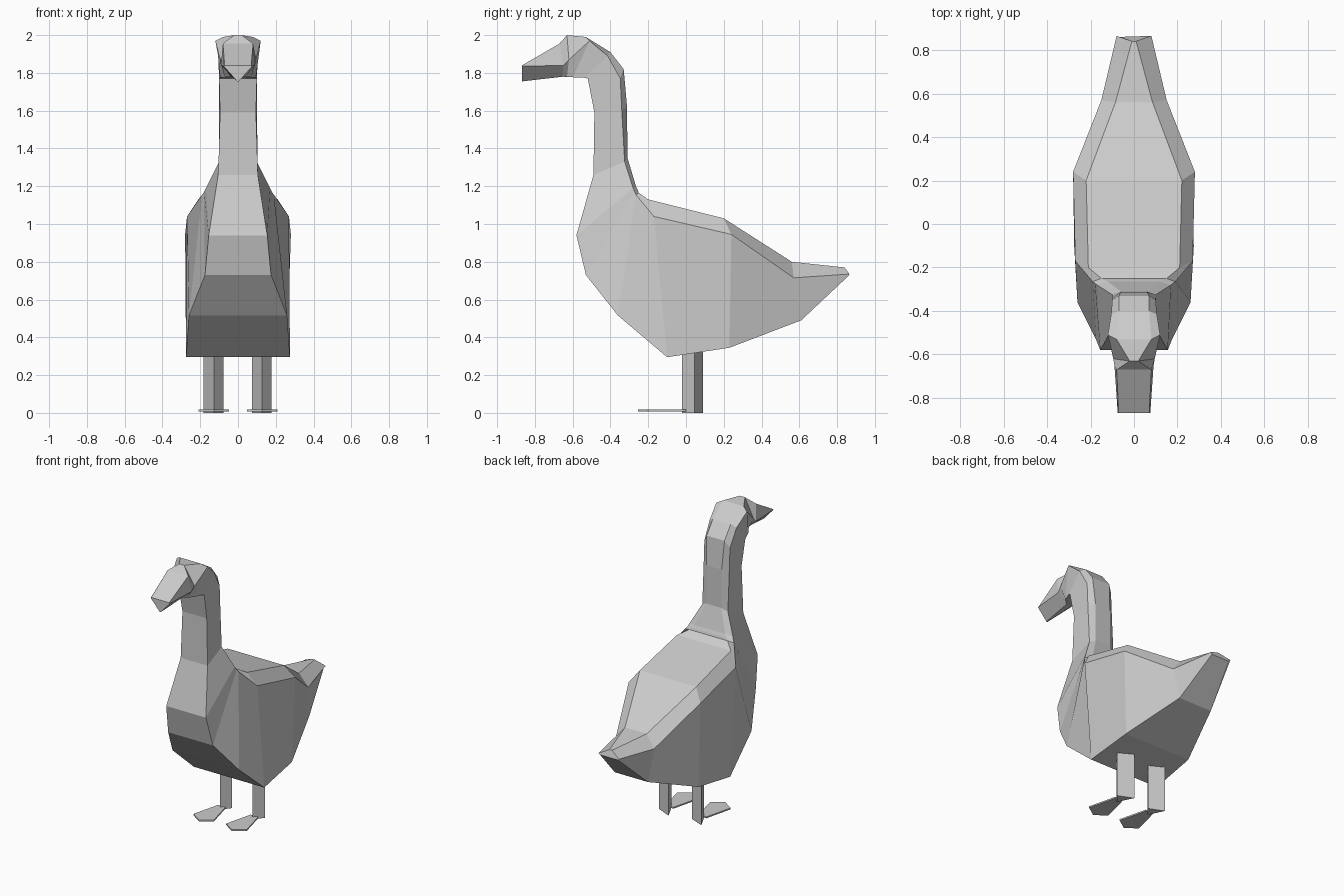
import bpy, bmesh

def make_object(name, bm):
    bmesh.ops.recalc_face_normals(bm, faces=bm.faces[:])
    mesh = bpy.data.meshes.new(name)
    bm.to_mesh(mesh)
    bm.free()
    obj = bpy.data.objects.new(name, mesh)
    bpy.context.collection.objects.link(obj)
    return obj

def loft(name, rings):
    """Skin closed rings of points and cap both ends."""
    bm = bmesh.new()
    loops = [[bm.verts.new(p) for p in ring] for ring in rings]
    for a, b in zip(loops, loops[1:]):
        for i in range(len(a)):
            j = (i + 1) % len(a)
            bm.faces.new((a[i], a[j], b[j], b[i]))
    bm.faces.new(loops[0])
    bm.faces.new(loops[-1])
    return make_object(name, bm)

def section(points):
    """Mirror (half width, y, z) points into a symmetric ring."""
    return points + [(-x, y, z) for x, y, z in reversed(points)]

# Each section: underside corner, side edge, upper corner
# Trunk, from tail tip to chest
trunk = [
    [(.07, .86, .725), (.08, .865, .735), (.01, .84, .77)],
    [(.13, .61, .49), (.15, .57, .715), (.085, .56, .80)],
    [(.26, .23, .345), (.28, .24, .945), (.22, .20, 1.03)],
    [(.275, -.10, .295), (.27, -.17, 1.04), (.21, -.20, 1.13)],
    [(.26, -.36, .515), (.19, -.265, 1.155), (.15, -.25, 1.165)],
    [(.175, -.53, .73), (.18, -.272, 1.17), (.14, -.255, 1.18)],
    [(.155, -.58, .94), (.17, -.28, 1.19), (.12, -.265, 1.20)],
]
# Neck
neck = [
    [(.105, -.49, 1.26), (.10, -.325, 1.33), (.06, -.31, 1.35)],
    [(.095, -.485, 1.59), (.10, -.34, 1.60), (.06, -.312, 1.62)],
    [(.10, -.52, 1.77), (.10, -.348, 1.77), (.07, -.33, 1.82)],
]
# Head and beak
head = [
    [(.095, -.54, 1.775), (.105, -.415, 1.89), (.07, -.40, 1.91)],
    [(.07, -.60, 1.777), (.12, -.51, 1.97), (.08, -.53, 1.99)],
    [(.04, -.63, 1.778), (.095, -.62, 1.87), (.02, -.63, 2.0)],
    [(.02, -.65, 1.78), (.09, -.65, 1.84), (.08, -.67, 1.955)],
    [(.004, -.868, 1.755), (.075, -.868, 1.835), (.07, -.868, 1.84)],
]
loft("goose_body", [section(s) for s in trunk + neck + head])

# Legs and webbed feet
leg_outline = [(0, -.02), (.05, .045), (-.055, .09)]
foot_outline = [(-.08, -.2), (.0, -.255), (.08, -.2), (.03, .0), (-.03, .0)]
for side, word in ((-1, "left"), (1, "right")):
    loft(word + "_leg", [[(side * .128 + x, y, z) for x, y in leg_outline]
                         for z in (0, .42)])
    loft(word + "_foot", [[(side * .128 + x, y, z) for x, y in foot_outline]
                          for z in (.008, .018)])
